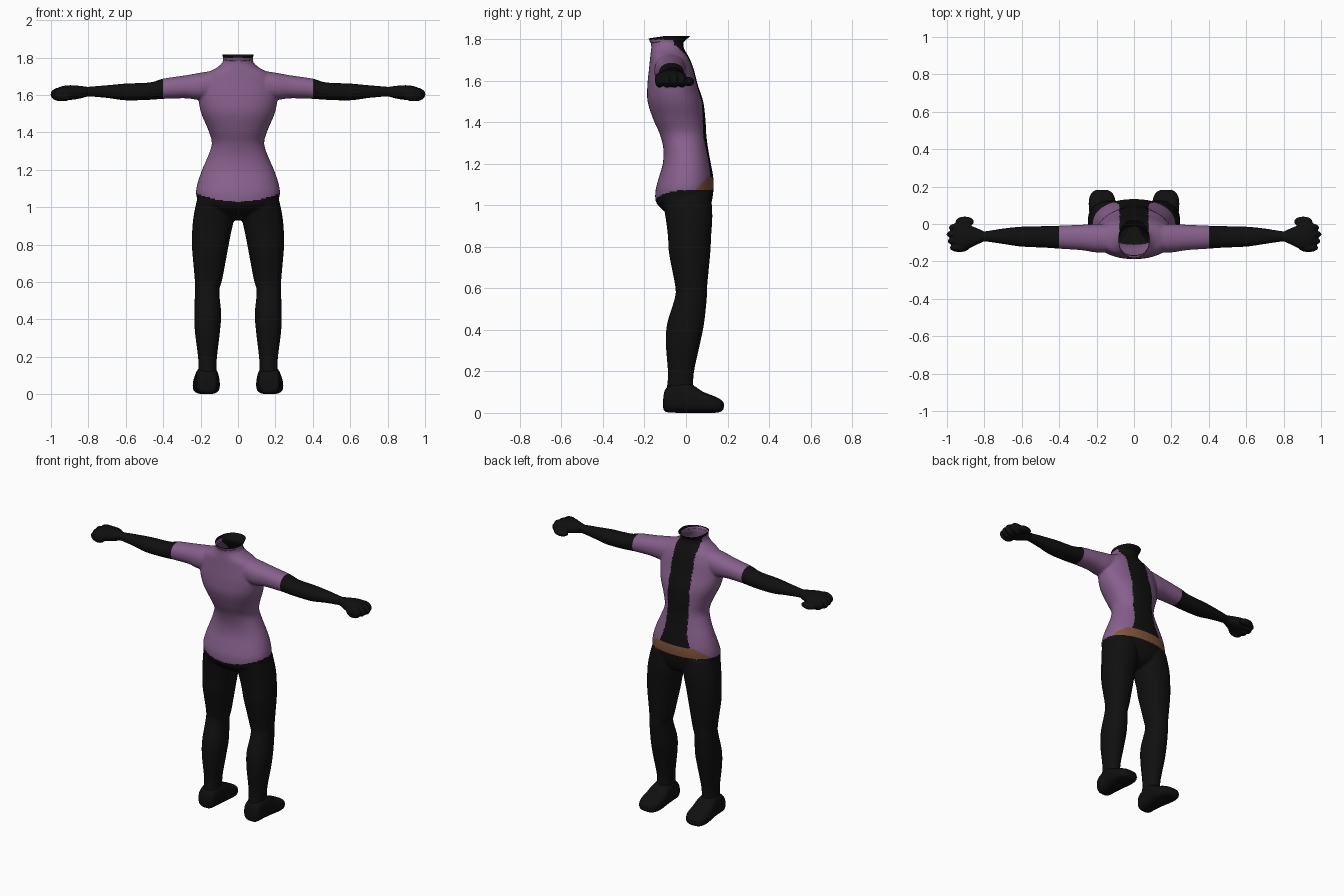
import bpy, bmesh, math
from mathutils import Matrix, Vector

if "Cube" in bpy.data.objects:
    bpy.data.objects.remove(bpy.data.objects["Cube"])


def material(name, rgb):
    m = bpy.data.materials.new(name)
    m.diffuse_color = (*rgb, 1)
    m.use_nodes = True
    m.node_tree.nodes["Principled BSDF"].inputs["Base Color"].default_value = m.diffuse_color
    return m


MATS = [material("purple cloth", (0.245, 0.118, 0.265)),
        material("black cloth", (0.005, 0.005, 0.005)),
        material("brown leather", (0.21, 0.088, 0.043))]
PURPLE, BLACK, BROWN = range(3)


def smooth_rings(rings, steps=5):
    """Catmull-Rom interpolation of ring parameters."""
    out = []
    for i in range(len(rings) - 1):
        p = [rings[max(0, min(len(rings) - 1, i + k))] for k in (-1, 0, 1, 2)]
        for s in range(steps):
            t = s / steps
            out.append([0.5 * (2 * b + (c - a) * t + (2 * a - 5 * b + 4 * c - d) * t * t
                               + (3 * b - a - 3 * c + d) * t ** 3) for a, b, c, d in zip(*p)])
    return out + [list(rings[-1])]


def loft(bm, rings, axis, side=1, caps=True, n=40, power=2.2):
    """Rings are (position, low a, high a, low b, high b) along an axis."""
    loops = []
    for t, a0, a1, b0, b1 in smooth_rings(rings):
        loop = []
        for k in range(n):
            ang = 2 * math.pi * k / n
            c, s = math.cos(ang), math.sin(ang)
            a = (a0 + a1) / 2 + (a1 - a0) / 2 * math.copysign(abs(c) ** (2 / power), c)
            b = (b0 + b1) / 2 + (b1 - b0) / 2 * math.copysign(abs(s) ** (2 / power), s)
            x, y, z = {"x": (t, a, b), "y": (a, t, b), "z": (a, b, t)}[axis]
            loop.append(bm.verts.new((x * side, y, z)))
        loops.append(loop)
    for p, q in zip(loops, loops[1:]):
        for k in range(n):
            bm.faces.new((p[k], p[(k + 1) % n], q[(k + 1) % n], q[k]))
    if caps:
        bm.faces.new(loops[0])
        bm.faces.new(loops[-1])


def ball(bm, centre, radii, side=1):
    m = Matrix.Translation((centre[0] * side, centre[1], centre[2])) @ Matrix.Diagonal((*radii, 1))
    bmesh.ops.create_uvsphere(bm, u_segments=20, v_segments=12, radius=1, matrix=m)


def make_object(name, bm):
    bmesh.ops.recalc_face_normals(bm, faces=bm.faces)
    me = bpy.data.meshes.new(name)
    bm.to_mesh(me)
    bm.free()
    ob = bpy.data.objects.new(name, me)
    bpy.context.collection.objects.link(ob)
    for m in MATS:
        me.materials.append(m)
    return ob


def fuse(ob, voxel, iterations):
    """Blend overlapping volumes into one skin and bake it."""
    r = ob.modifiers.new("blend", "REMESH")
    r.mode, r.voxel_size = "VOXEL", voxel
    s = ob.modifiers.new("relax", "SMOOTH")
    s.factor, s.iterations = 0.5, iterations
    dg = bpy.context.evaluated_depsgraph_get()
    me = bpy.data.meshes.new_from_object(ob.evaluated_get(dg))
    ob.modifiers.clear()
    ob.data = me
    me.materials.clear()
    for m in MATS:
        me.materials.append(m)


def paint(ob, rule):
    for p in ob.data.polygons:
        p.material_index = rule(*p.center)
        p.use_smooth = True


# Torso: z, half width, back y, belly y
TORSO = [(.93, .04, -.04, .05), (.96, .13, -.09, .10), (1.01, .20, -.142, .122),
         (1.07, .224, -.147, .132), (1.13, .216, -.132, .132), (1.20, .192, -.112, .12),
         (1.27, .162, -.109, .107), (1.34, .14, -.125, .098), (1.41, .158, -.156, .094),
         (1.50, .196, -.185, .083), (1.58, .211, -.186, .057), (1.66, .202, -.178, .036),
         (1.71, .177, -.173, .016), (1.745, .115, -.169, -.004), (1.775, .083, -.166, -.015),
         (1.80, .083, -.17, -.005)]
# Leg: z, inner x, outer x, back y, front y
LEG = [(1.06, .02, .215, -.12, .12), (.95, .02, .238, -.10, .127), (.85, .04, .246, -.087, .121),
       (.77, .055, .245, -.082, .117), (.61, .085, .231, -.052, .102), (.55, .10, .23, -.055, .1),
       (.43, .09, .234, -.091, .087), (.33, .097, .23, -.097, .067), (.18, .114, .212, -.087, .036),
       (.08, .112, .216, -.10, .04)]
# Arm: x, back y, front y, low z, high z
ARM = [(.10, -.15, 0, 1.59, 1.735), (.20, -.152, 0, 1.574, 1.719), (.28, -.14, -.004, 1.582, 1.705),
       (.40, -.132, -.009, 1.579, 1.687), (.47, -.127, -.011, 1.574, 1.667),
       (.60, -.121, -.014, 1.571, 1.661), (.70, -.107, -.024, 1.584, 1.652),
       (.80, -.093, -.039, 1.592, 1.644), (.85, -.095, -.035, 1.59, 1.642)]

# One-piece suit covering torso, arms and legs
bm = bmesh.new()
loft(bm, [(z, -w, w, b, f) for z, w, b, f in TORSO], "z")
for side in (1, -1):
    loft(bm, LEG, "z", side)
    loft(bm, ARM, "x", side)
suit = make_object("body_suit", bm)
fuse(suit, 0.007, 5)

# Clean cuts at the cuffs and an open neck hole
bm = bmesh.new()
bm.from_mesh(suit.data)
for x in (.4, -.4):
    bmesh.ops.bisect_plane(bm, geom=bm.verts[:] + bm.edges[:] + bm.faces[:],
                           plane_co=(x, 0, 0), plane_no=(1, 0, 0))
bmesh.ops.bisect_plane(bm, geom=bm.verts[:] + bm.edges[:] + bm.faces[:],
                       plane_co=(0, 0, 1.77), plane_no=(0, 0, 1), clear_outer=True)
bm.to_mesh(suit.data)
bm.free()


def suit_colour(x, y, z):
    ax = abs(x)
    if ax > .4:
        return BLACK
    back_hem = 1.03 + .042 * min(1, (ax / .22) ** 2)
    hem = back_hem if y < 0 else max(back_hem, 1.072)
    if z < hem:
        return BLACK
    # belt across the belly, tapering at the sides
    if y > .05 and z < 1.08 + .058 * min(1, (y - .05) / .06):
        return BROWN
    # dark panel down the chest, flaring at the belt
    half = .077 + .035 * max(0, min(1, (1.27 - z) / .13)) ** 2
    if y > -.06 and ax < half:
        return BLACK
    return PURPLE


paint(suit, suit_colour)

# Flared open collar
bm = bmesh.new()
loft(bm, [(1.765, -.087, .087, -.168, -.012), (1.785, -.08, .08, -.169, -.012),
          (1.80, -.081, .081, -.174, .003), (1.816, -.083, .083, -.181, .022)],
     "z", caps=False, n=64)
for v in bm.verts:          # rim dips slightly at the nape
    if v.co.z > 1.79 and v.co.y < -.1:
        v.co.z -= .012 * (-.1 - v.co.y) / .08
collar = make_object("collar", bm)
paint(collar, lambda x, y, z: BLACK if y > -.06 or z > 1.798 else PURPLE)

for side, tag in ((1, "right"), (-1, "left")):
    # Gloved fist: palm, four curled fingers and a thumb
    bm = bmesh.new()
    loft(bm, [(.80, -.092, -.04, 1.593, 1.643), (.85, -.115, -.018, 1.58, 1.649),
              (.90, -.138, 0, 1.573, 1.652), (.94, -.135, -.002, 1.575, 1.647),
              (.965, -.11, -.02, 1.585, 1.637)], "x", side)
    for i, reach in enumerate((.985, .997, 1.003, .99)):
        ball(bm, (reach - .052, -.127 + .036 * i, 1.603), (.052, .023, .037), side)
    ball(bm, (.905, .012, 1.596), (.05, .028, .022), side)
    glove = make_object(tag + "_glove", bm)
    fuse(glove, 0.005, 2)
    paint(glove, lambda x, y, z: BLACK)

    # Foot: y, inner x, outer x, low z, high z
    bm = bmesh.new()
    loft(bm, [(-.11, .13, .2, .02, .07), (-.095, .112, .222, .004, .12), (-.03, .106, .226, 0, .15),
              (.03, .10, .234, 0, .135), (.08, .097, .241, 0, .103), (.13, .10, .241, 0, .083),
              (.165, .115, .228, .004, .066), (.182, .14, .205, .018, .05)], "y", side, power=2.8)
    foot = make_object(tag + "_shoe", bm)
    fuse(foot, 0.006, 2)
    paint(foot, lambda x, y, z: BLACK)
